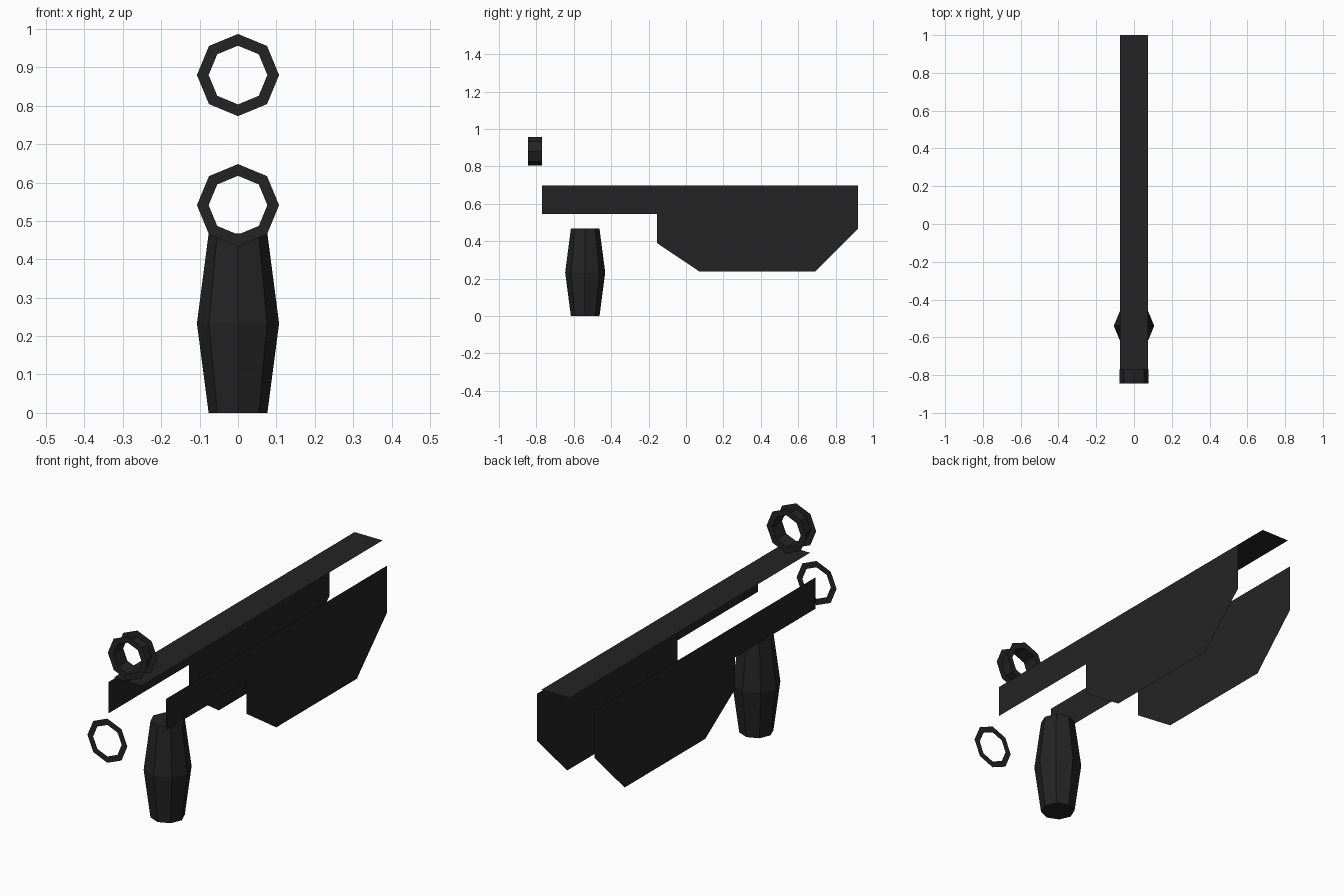
import bpy, bmesh, math

if "Cube" in bpy.data.objects:
    bpy.data.objects.remove(bpy.data.objects["Cube"])

dark = bpy.data.materials.new("charcoal")
dark.diffuse_color = (0.0176, 0.0176, 0.0176, 1)
dark.use_nodes = True
dark.node_tree.nodes["Principled BSDF"].inputs["Base Color"].default_value = dark.diffuse_color


def make(name, bm):
    mesh = bpy.data.meshes.new(name)
    bm.to_mesh(mesh)
    bm.free()
    mesh.materials.append(dark)
    obj = bpy.data.objects.new(name, mesh)
    bpy.context.collection.objects.link(obj)
    return obj


def sheet(name, points):
    bm = bmesh.new()
    bm.faces.new([bm.verts.new(p) for p in points])
    return make(name, bm)


def octagon(bm, radius, place):
    """Eight vertices, one pointing along each axis."""
    angles = [i * math.pi / 4 for i in range(8)]
    return [bm.verts.new(place(radius * math.cos(a), radius * math.sin(a))) for a in angles]


def bridge(bm, a, b):
    for i in range(8):
        j = (i + 1) % 8
        bm.faces.new((a[i], a[j], b[j], b[i]))


def loft(name, loops):
    """Octagon loops joined in order; each loop is (radius, y, centre z)."""
    bm = bmesh.new()
    rings = [octagon(bm, r, lambda u, v: (u, y, zc + v)) for r, y, zc in loops]
    for a, b in zip(rings, rings[1:]):
        bridge(bm, a, b)
    return make(name, bm)


R_OUT, R_IN = 0.107, 0.0765

# Flat side plates, upright at both sides
profile = [(-0.77, 0.545), (-0.155, 0.545), (-0.155, 0.39), (0.073, 0.237),
           (0.69, 0.237), (0.92, 0.468), (0.92, 0.697), (-0.77, 0.697)]
sheet("right_side_plate", [(0.154, y, z) for y, z in profile])
sheet("left_side_plate", [(-0.154, y, z) for y, z in reversed(profile)])

# Long flat strip along the top
sheet("top_strip", [(-0.075, -0.843, 0.768), (0.075, -0.843, 0.768),
                    (0.075, 1.0, 0.768), (-0.075, 1.0, 0.768)])

# Flat ring at the front end
loft("front_ring", [(R_IN, -1.0, 0.541), (R_OUT, -1.0, 0.541)])

# Upper spool: two flat rings joined by the inner tube
loft("upper_spool", [(R_OUT, -0.844, 0.88), (R_IN, -0.844, 0.88),
                     (R_IN, -0.77, 0.88), (R_OUT, -0.77, 0.88)])

# Handle: octagonal grip, widest in the middle
bm = bmesh.new()
rings = [octagon(bm, r, lambda u, v: (u, -0.539 + v, z))
         for r, z in ((0.0765, 0), (R_OUT, 0.233), (0.0765, 0.467))]
for a, b in zip(rings, rings[1:]):
    bridge(bm, a, b)
bm.faces.new(rings[0][::-1])
bm.faces.new(rings[-1])
make("handle", bm)
